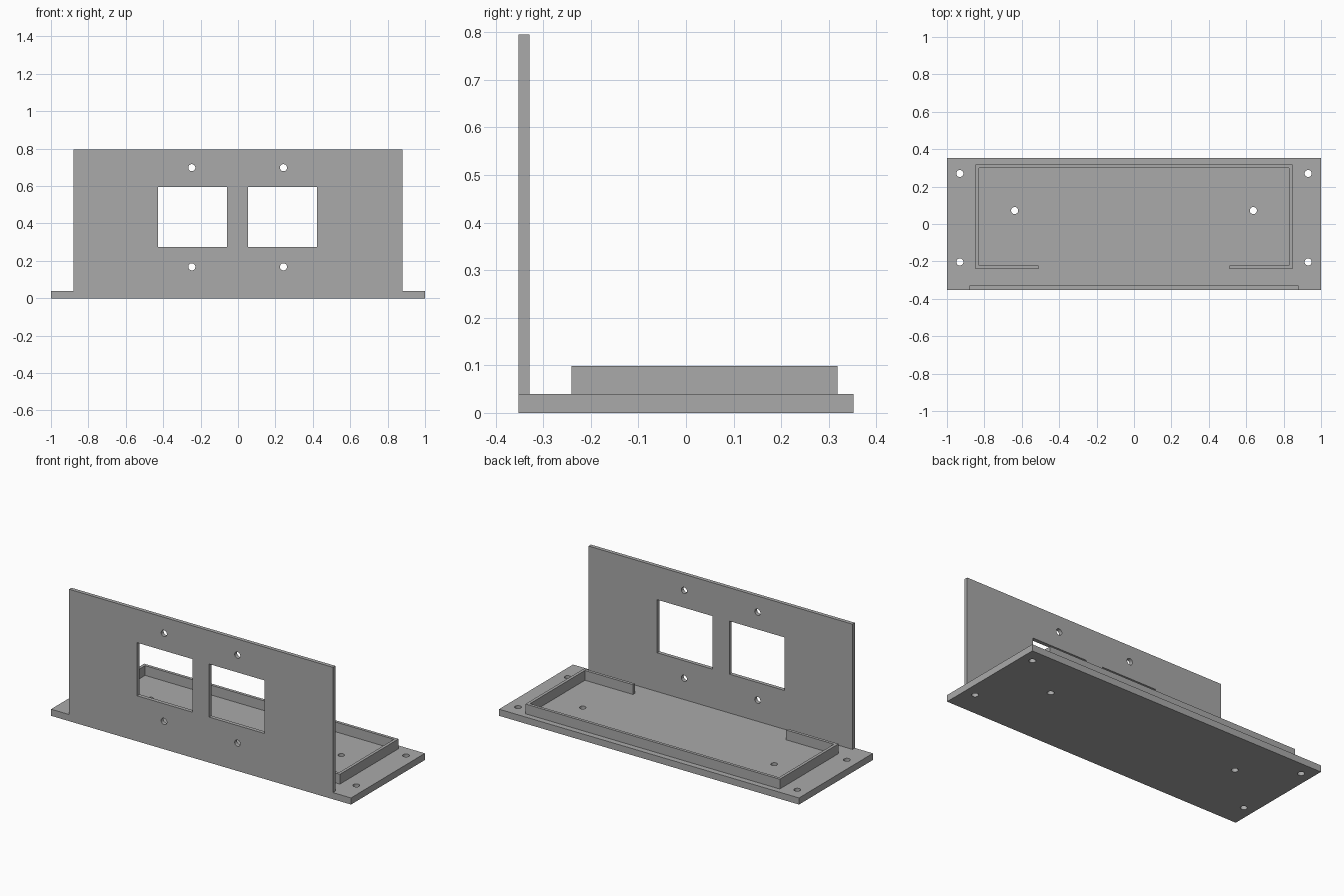
import bpy, bmesh, math
from mathutils import Matrix, Vector

if "Cube" in bpy.data.objects:
    bpy.data.objects.remove(bpy.data.objects["Cube"])

grey = bpy.data.materials.new("plain grey")
grey.diffuse_color = (0.4, 0.4, 0.4, 1)
grey.use_nodes = True
grey.node_tree.nodes["Principled BSDF"].inputs["Base Color"].default_value = grey.diffuse_color


def finish(name, bm):
    bmesh.ops.recalc_face_normals(bm, faces=bm.faces)
    mesh = bpy.data.meshes.new(name)
    bm.to_mesh(mesh)
    bm.free()
    mesh.materials.append(grey)
    obj = bpy.data.objects.new(name, mesh)
    bpy.context.collection.objects.link(obj)
    return obj


def add_box(bm, lo, hi):
    lo, hi = Vector(lo), Vector(hi)
    m = Matrix.Translation((lo + hi) / 2) @ Matrix.Diagonal((*(hi - lo), 1))
    bmesh.ops.create_cube(bm, size=1, matrix=m)


def add_pin(bm, centre, rot=Matrix.Identity(4), radius=0.019):
    bmesh.ops.create_cone(bm, cap_ends=True, segments=24, radius1=radius, radius2=radius,
                          depth=0.2, matrix=Matrix.Translation(centre) @ rot)


def cut(obj, bm):
    cutter = finish(obj.name + "_cutter", bm)
    cutter.hide_render = True
    cutter.hide_set(True)
    mod = obj.modifiers.new("cut", 'BOOLEAN')
    mod.operation = 'DIFFERENCE'
    mod.solver = 'EXACT'
    mod.object = cutter
    bpy.context.view_layer.objects.active = obj
    bpy.ops.object.modifier_apply(modifier=mod.name)
    bpy.data.objects.remove(cutter)


# base plate with four corner holes and two inner holes
bm = bmesh.new()
add_box(bm, (-1, -0.352, 0), (1, 0.352, 0.04))
base = finish("base_plate", bm)
bm = bmesh.new()
for s in (-1, 1):
    for x, y in ((0.931, 0.27), (0.931, -0.203), (0.638, 0.072)):
        add_pin(bm, (s * x, y, 0.02))
cut(base, bm)

# upright front panel with two windows and four screw holes
bm = bmesh.new()
add_box(bm, (-0.88, -0.352, 0.04), (0.88, -0.329, 0.795))
panel = finish("front_panel", bm)
bm = bmesh.new()
turn = Matrix.Rotation(math.pi / 2, 4, 'X')
for s in (-1, 1):
    cx = s * 0.2405 - 0.002
    add_box(bm, (cx - 0.184, -0.5, 0.274), (cx + 0.184, -0.2, 0.594))
    for z in (0.168, 0.698):
        add_pin(bm, (s * 0.245 - 0.002, -0.34, z), turn)
cut(panel, bm)

# low rim, open in the middle of the front, extruded from its outline
X, Y0, Y1, E, T = 0.848, -0.241, 0.318, 0.51, 0.018
right = [(E, Y0), (X, Y0), (X, Y1)]
inner = [(X - T, Y1 - T), (X - T, Y0 + T), (E, Y0 + T)]
outline = right + [(-x, y) for x, y in reversed(right)]
outline += [(-x, y) for x, y in reversed(inner)] + inner
bm = bmesh.new()
face = bm.faces.new([bm.verts.new((x, y, 0.04)) for x, y in outline])
top = bmesh.ops.extrude_face_region(bm, geom=[face])["geom"]
bmesh.ops.translate(bm, vec=(0, 0, 0.059),
                    verts=[v for v in top if isinstance(v, bmesh.types.BMVert)])
finish("rim", bm)
